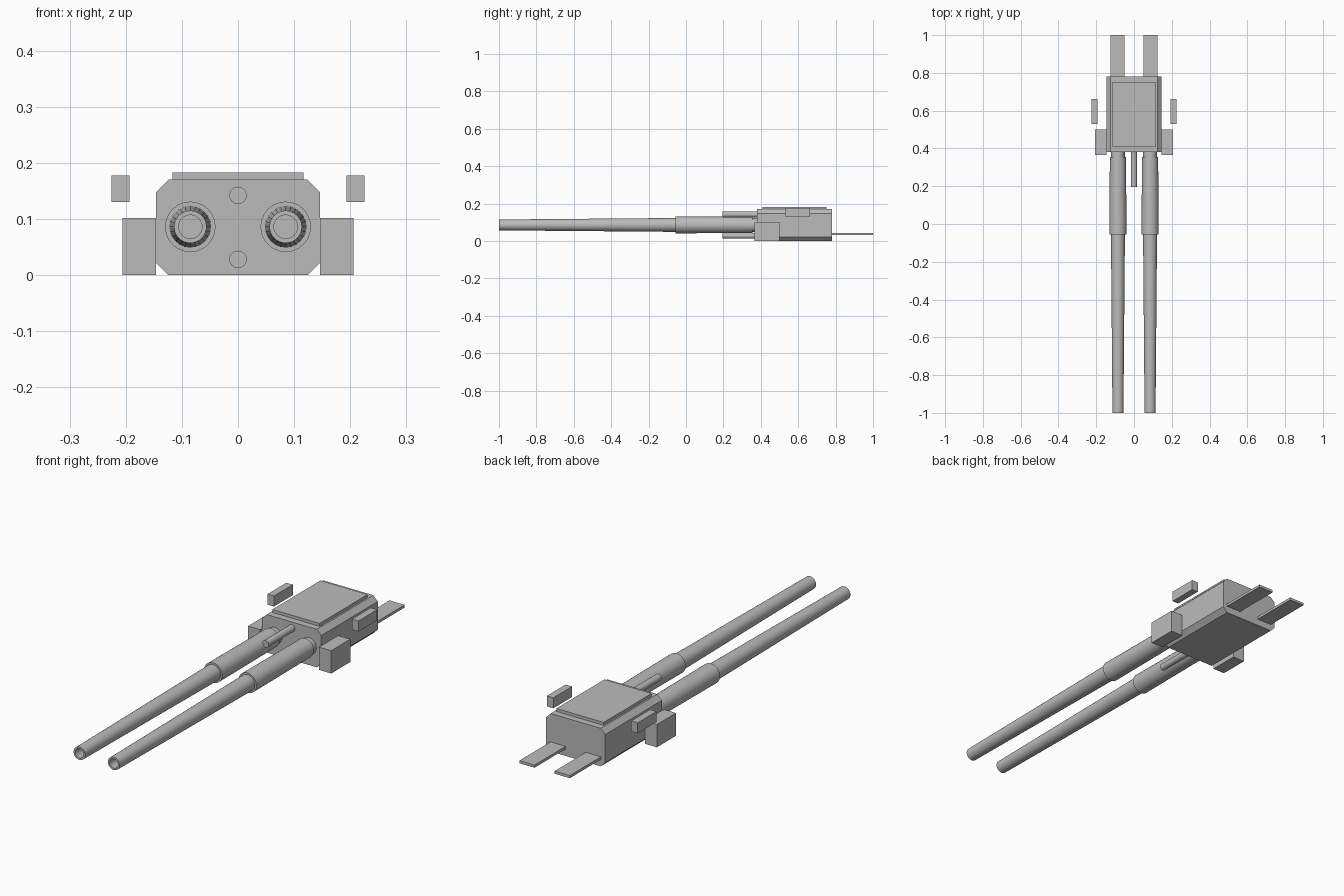
import bpy, bmesh, math

if "Cube" in bpy.data.objects:
    bpy.data.objects.remove(bpy.data.objects["Cube"], do_unlink=True)

grey = bpy.data.materials.new("plain grey")
grey.use_nodes = True
COLOUR = (0.5, 0.5, 0.5, 1)
grey.diffuse_color = COLOUR
grey.node_tree.nodes["Principled BSDF"].inputs["Base Color"].default_value = COLOUR


def finish(name, bm, smooth=False):
    bmesh.ops.recalc_face_normals(bm, faces=bm.faces)
    mesh = bpy.data.meshes.new(name)
    bm.to_mesh(mesh)
    bm.free()
    mesh.materials.append(grey)
    obj = bpy.data.objects.new(name, mesh)
    bpy.context.collection.objects.link(obj)
    if smooth:
        bpy.ops.object.select_all(action='DESELECT')
        obj.select_set(True)
        bpy.context.view_layer.objects.active = obj
        bpy.ops.object.shade_smooth_by_angle(angle=math.radians(30))
    return obj


def box(name, x, y, z):
    """Box given by its (low, high) range on each axis."""
    bm = bmesh.new()
    bmesh.ops.create_cube(bm, size=1)
    for v in bm.verts:
        v.co = [(a + b) / 2 + c * (b - a) for (a, b), c in zip((x, y, z), v.co)]
    return finish(name, bm)


def lathe(name, x, z, profile, sides=24):
    """Turn a closed (radius, y) profile about an axis along y."""
    bm = bmesh.new()
    rings = []
    for r, y in profile:
        if r == 0:
            rings.append([bm.verts.new((x, y, z))] * sides)
        else:
            turns = [math.tau * i / sides for i in range(sides)]
            rings.append([bm.verts.new((x + r * math.cos(t), y, z + r * math.sin(t)))
                          for t in turns])
    for a, b in zip(rings, rings[1:]):
        for i in range(sides):
            j = (i + 1) % sides
            bm.faces.new(list(dict.fromkeys((a[i], a[j], b[j], b[i]))))
    return finish(name, bm, smooth=True)


# Housing with four chamfered long edges
W, H, C = 0.146, 0.17, 0.022
outline = [(W - C, 0), (W, C), (W, H - C), (W - C, H)]
outline += [(-x, z) for x, z in reversed(outline)]
bm = bmesh.new()
front = bm.faces.new([bm.verts.new((x, 0.38, z)) for x, z in outline])
back = bmesh.ops.extrude_face_region(bm, geom=[front])["geom"]
bmesh.ops.translate(bm, vec=(0, 0.4, 0),
                    verts=[g for g in back if isinstance(g, bmesh.types.BMVert)])
finish("housing", bm)
box("top_plate", (-0.117, 0.117), (0.41, 0.75), (0.17, 0.183))

# Paired parts
for side, s in (("left", 1), ("right", -1)):
    def span(a, b):
        return tuple(sorted((s * a, s * b)))
    box(side + "_cheek_block", span(0.146, 0.206), (0.365, 0.5), (0, 0.102))
    box(side + "_sight_block", span(0.193, 0.225), (0.53, 0.663), (0.13, 0.177))
    box(side + "_rear_tray", span(0.05, 0.125), (0.78, 1.0), (0.031, 0.043))
    # Barrel with neck, sleeve, tapered tube and hollow muzzle
    lathe(side + "_barrel", s * 0.085, 0.086, [
        (0, 0.39), (0.037, 0.39), (0.037, 0.355), (0.043, 0.355), (0.045, -0.055),
        (0.037, -0.055), (0.029, -1.0), (0.021, -1.0), (0.021, -0.85), (0, -0.85)])

# Centre rods above and below the barrels
for name, z in (("upper_rod", 0.142), ("lower_rod", 0.028)):
    lathe(name, 0, z, [(0, 0.39), (0.0155, 0.39), (0.0155, 0.195), (0, 0.195)])
